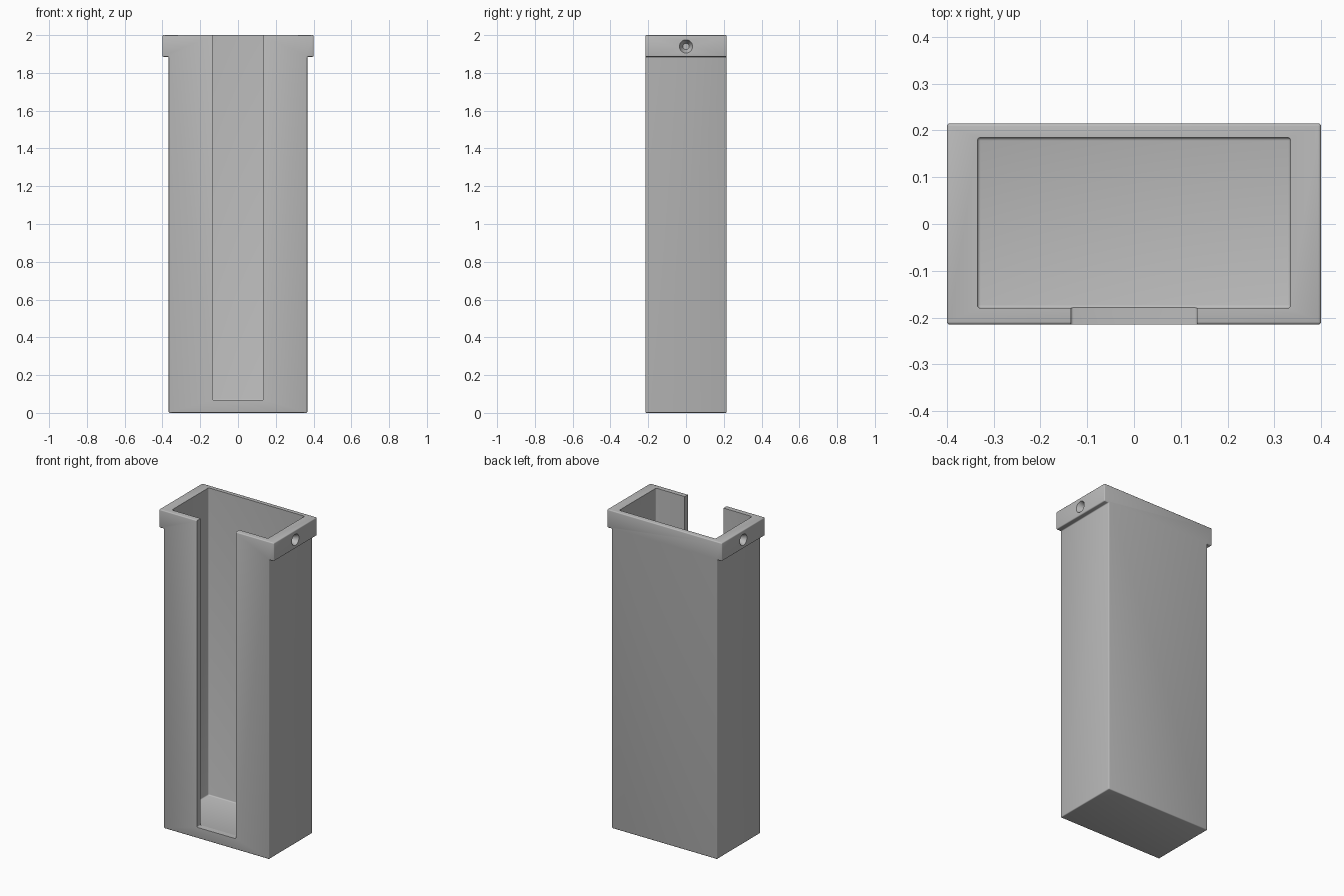
import bpy
import bmesh
from mathutils import Matrix

if "Cube" in bpy.data.objects:
    bpy.data.objects.remove(bpy.data.objects["Cube"], do_unlink=True)

grey = bpy.data.materials.new("plain grey")
grey.use_nodes = True
grey.diffuse_color = (0.5, 0.5, 0.5, 1)
grey.node_tree.nodes["Principled BSDF"].inputs["Base Color"].default_value = (0.5, 0.5, 0.5, 1)


def finish(name, bm):
    bmesh.ops.recalc_face_normals(bm, faces=bm.faces)
    mesh = bpy.data.meshes.new(name)
    bm.to_mesh(mesh)
    bm.free()
    mesh.materials.append(grey)
    obj = bpy.data.objects.new(name, mesh)
    bpy.context.collection.objects.link(obj)
    return obj


def round_edges(bm, width):
    bmesh.ops.bevel(bm, geom=bm.edges[:], offset=width, segments=3,
                    profile=0.5, affect='EDGES', clamp_overlap=True)


def box(name, low, high, width):
    bm = bmesh.new()
    bmesh.ops.create_cube(bm, size=1)
    for v in bm.verts:
        for i in range(3):
            v.co[i] = low[i] if v.co[i] < 0 else high[i]
    round_edges(bm, width)
    return finish(name, bm)


def cut(target, cutter):
    mod = target.modifiers.new(cutter.name, 'BOOLEAN')
    mod.operation = 'DIFFERENCE'
    mod.solver = 'EXACT'
    mod.object = cutter
    bpy.context.view_layer.objects.active = target
    bpy.ops.object.modifier_apply(modifier=mod.name)
    bpy.data.objects.remove(cutter, do_unlink=True)


# Outer shell: T-shaped front profile pushed back through the depth
half = [(0.367, 0), (0.367, 1.885), (0.4, 1.885), (0.4, 2)]
outline = half + [(-x, z) for x, z in reversed(half)]
bm = bmesh.new()
face = bm.faces.new([bm.verts.new((x, -0.215, z)) for x, z in outline])
ext = bmesh.ops.extrude_face_region(bm, geom=[face])
for v in ext["geom"]:
    if isinstance(v, bmesh.types.BMVert):
        v.co.y = 0.215
bmesh.ops.recalc_face_normals(bm, faces=bm.faces)
round_edges(bm, 0.006)
holder = finish("open_holder", bm)

# Inner pocket and front slot, both open at the top
cut(holder, box("pocket_cutter", (-0.335, -0.18, 0.065), (0.335, 0.185, 2.2), 0.007))
cut(holder, box("slot_cutter", (-0.135, -0.3, 0.068), (0.135, -0.1, 2.2), 0.006))

# Blind tapered dimples on both ends of the rim
for side, label in ((1, "left"), (-1, "right")):
    bm = bmesh.new()
    bmesh.ops.create_cone(bm, cap_ends=True, segments=32,
                          radius1=0.017, radius2=0.036, depth=0.04)
    bm.transform(Matrix.Translation((side * 0.382, 0, 1.94))
                 @ Matrix.Rotation(side * 1.5707963, 4, 'Y'))
    cut(holder, finish(label + "_dimple_cutter", bm))

# Soft shading on the small rounds, crisp main edges
bpy.ops.object.select_all(action='DESELECT')
holder.select_set(True)
bpy.context.view_layer.objects.active = holder
bpy.ops.object.shade_smooth_by_angle(angle=0.6)
